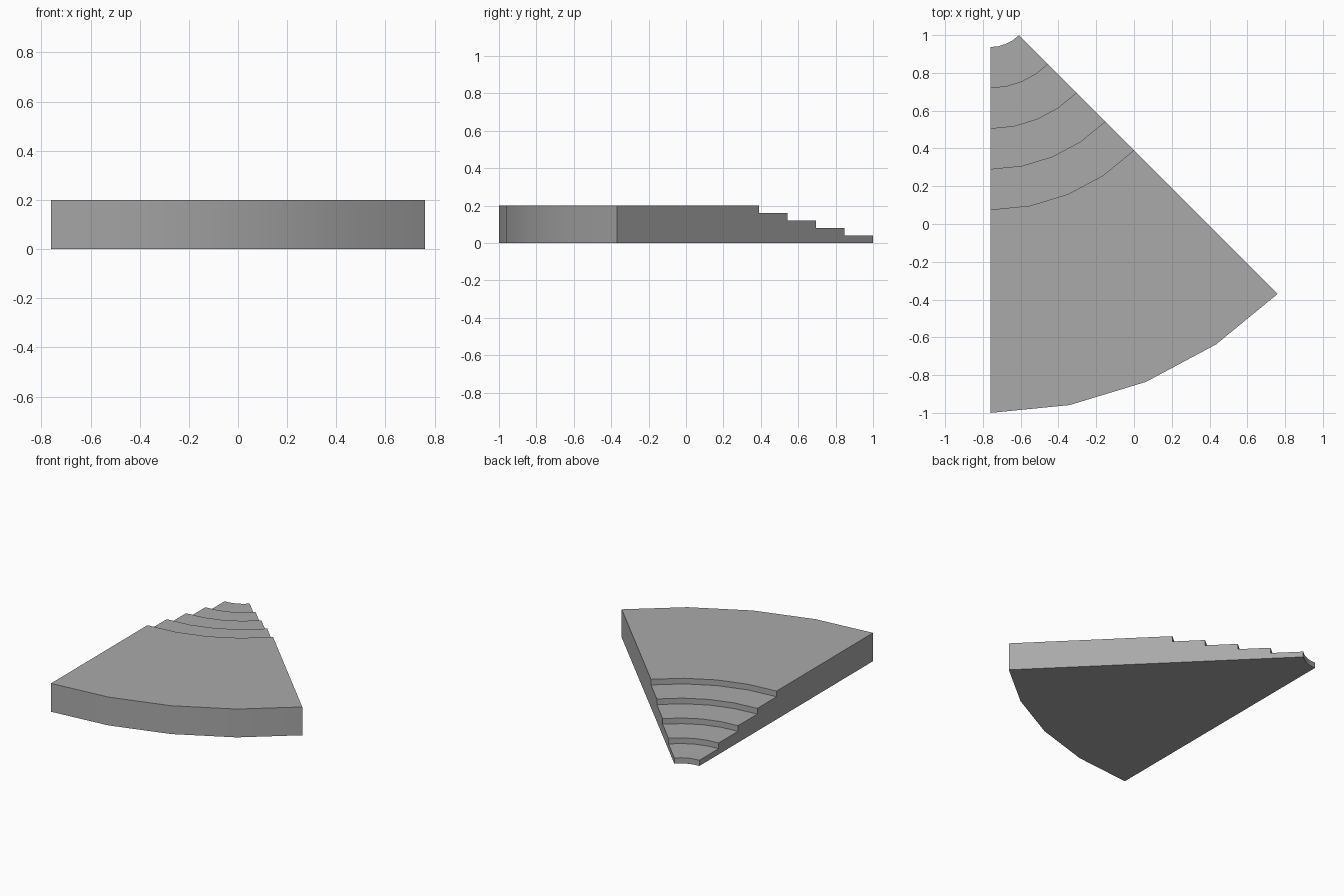
import bpy, bmesh
from math import sin, cos, radians

cube = bpy.data.objects.get("Cube")
if cube:
    bpy.data.objects.remove(cube, do_unlink=True)

# Plain grey stone
grey = bpy.data.materials.new("grey")
grey.use_nodes = True
colour = (0.4, 0.4, 0.4, 1)
grey.diffuse_color = colour
grey.node_tree.nodes["Principled BSDF"].inputs["Base Color"].default_value = colour

OUTER = 2.152          # radius of the outer rim
TREAD = OUTER / 10     # radial depth of each step
RISE = 0.04
STEPS = 5
SEGMENTS = 4
ANGLE = radians(45)
APEX_X, APEX_Y = -OUTER * sin(ANGLE) / 2, OUTER - 1

# Stepped cross-section as (radius, height)
profile = []
for i in range(STEPS):
    radius = TREAD * (i + 1)
    profile += [(radius, RISE * i), (radius, RISE * (i + 1))]
profile += [(OUTER, RISE * STEPS), (OUTER, 0)]

# Sweep the cross-section around the apex
bm = bmesh.new()
rings = []
for s in range(SEGMENTS + 1):
    a = ANGLE * s / SEGMENTS
    rings.append([bm.verts.new((APEX_X + r * sin(a), APEX_Y - r * cos(a), z))
                  for r, z in profile])
for near, far in zip(rings, rings[1:]):
    for i in range(len(profile)):
        j = (i + 1) % len(profile)
        bm.faces.new((near[i], near[j], far[j], far[i]))

# Flat side walls
bm.faces.new(rings[0])
bm.faces.new(rings[-1][::-1])
bmesh.ops.recalc_face_normals(bm, faces=bm.faces[:])

mesh = bpy.data.meshes.new("stepped_wedge")
bm.to_mesh(mesh)
bm.free()
mesh.materials.append(grey)
wedge = bpy.data.objects.new("stepped_wedge", mesh)
bpy.context.collection.objects.link(wedge)

# Smooth curved walls with crisp step edges
bpy.ops.object.select_all(action='DESELECT')
wedge.select_set(True)
bpy.context.view_layer.objects.active = wedge
bpy.ops.object.shade_smooth_by_angle(angle=radians(30))
